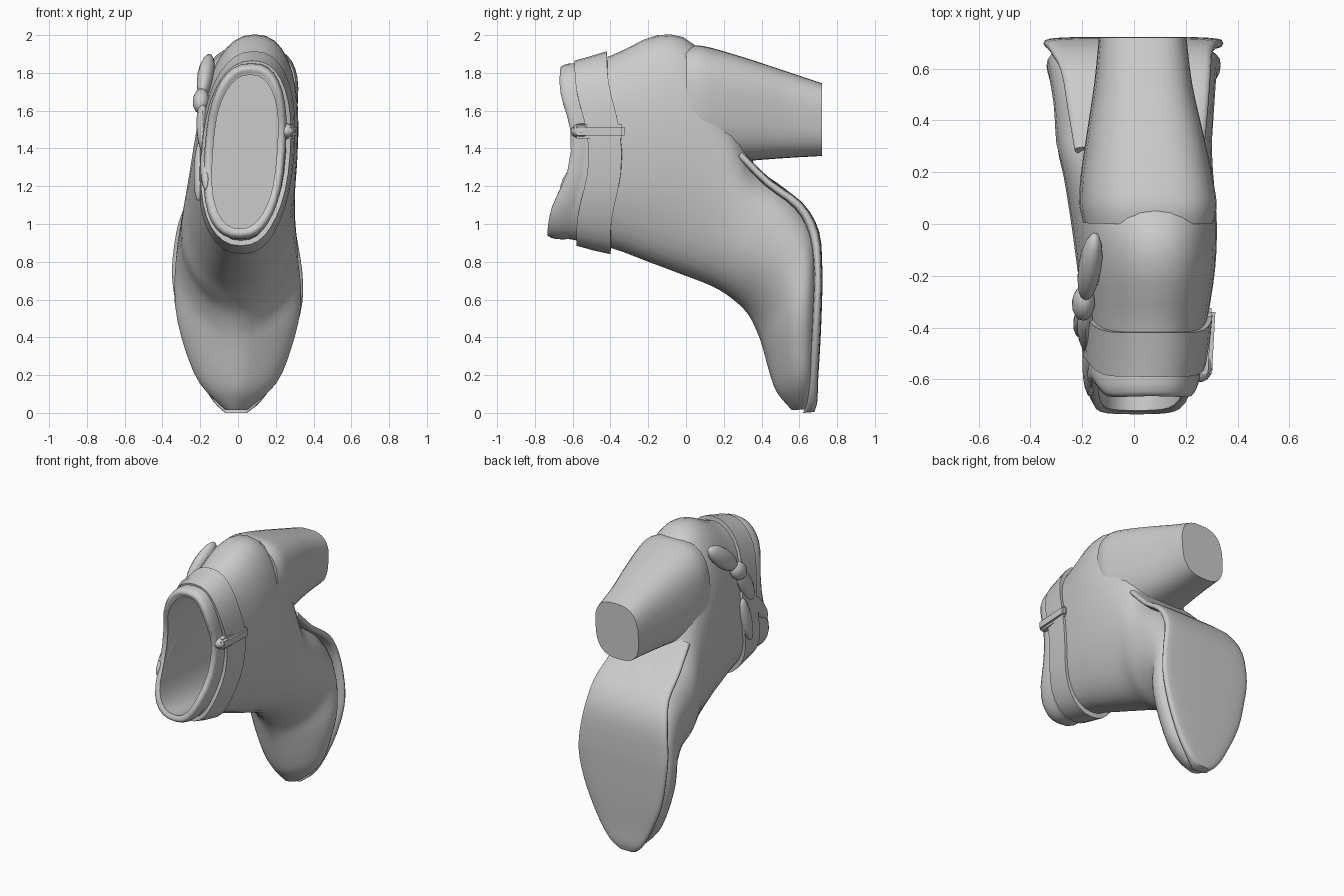
import bpy, bmesh, math
from mathutils import Vector

if "Cube" in bpy.data.objects:
    bpy.data.objects.remove(bpy.data.objects["Cube"])


def smooth_rows(rows, steps):
    """Catmull-Rom interpolation of ring parameters."""
    out = []
    for i in range(len(rows) - 1):
        p0, p1 = rows[max(i - 1, 0)], rows[i]
        p2, p3 = rows[i + 1], rows[min(i + 2, len(rows) - 1)]
        for s in range(steps):
            t = s / steps
            out.append([0.5 * (2 * b + (c - a) * t + (2 * a - 5 * b + 4 * c - d) * t * t
                               + (3 * b - a - 3 * c + d) * t ** 3)
                        for a, b, c, d in zip(p0, p1, p2, p3)])
    return out + [list(rows[-1])]


def ring(row, n, count):
    """Oval between points A and B of the side profile, leaning to +x with height.
    row: Ay, Az, By, Bz, x centre, half width, bias towards B, side notch"""
    ay, az, by, bz, xc, hw, k, notch = row
    pts = []
    for i in range(count):
        a = 2 * math.pi * i / count
        s, c = math.sin(a), math.cos(a)
        u = max(0, 0.5 - 0.5 * math.copysign(abs(c) ** (2 / n), c)) ** k
        z = az + (bz - az) * u
        x = xc + hw * math.copysign(abs(s) ** (2 / n), s) + 0.07 * max(0, z - 1)
        pts.append((x, ay + (by - ay) * u + notch * abs(s) ** 8, z))
    return pts


def loft(name, rows, n=2.3, count=36, steps=3, caps=(True, True), angle=40):
    bm = bmesh.new()
    rings = [[bm.verts.new(p) for p in ring(r, n, count)]
             for r in (smooth_rows(rows, steps) if steps > 1 else rows)]
    for r0, r1 in zip(rings, rings[1:]):
        for i in range(count):
            j = (i + 1) % count
            bm.faces.new((r0[i], r0[j], r1[j], r1[i]))
    if caps[0]:
        bm.faces.new(rings[0])
    if caps[1]:
        bm.faces.new(rings[-1])
    bmesh.ops.recalc_face_normals(bm, faces=bm.faces)
    return finish(name, bm, angle)


def finish(name, bm, angle=40):
    me = bpy.data.meshes.new(name)
    bm.to_mesh(me)
    bm.free()
    ob = bpy.data.objects.new(name, me)
    bpy.context.collection.objects.link(ob)
    bpy.ops.object.select_all(action='DESELECT')
    ob.select_set(True)
    bpy.context.view_layer.objects.active = ob
    bpy.ops.object.shade_smooth_by_angle(angle=math.radians(angle))
    return ob


def lump(name, p, q, width, thick):
    """Flattened ellipsoid stretched from p to q, thin along x."""
    p, q = Vector(p), Vector(q)
    d = q - p
    bm = bmesh.new()
    bmesh.ops.create_uvsphere(bm, u_segments=14, v_segments=8, radius=1)
    ez = d.normalized()
    ey = ez.cross(Vector((1, 0, 0))).normalized()
    ex = ey.cross(ez)
    for v in bm.verts:
        v.co = ((p + q) / 2 + ex * v.co.x * thick + ey * v.co.y * width
                + ez * v.co.z * d.length / 2)
    return finish(name, bm)


# Upper: shaft bending round the ankle into the forefoot and toe
upper = [
    (-.73, .94, -.66, 1.83, .01, .200, 1.0, .09),
    (-.42, .88, -.40, 1.89, .02, .230, 1.0, .03),
    (-.20, .80, -.15, 2.00, .02, .260, 1.0, 0),
    (-.04, .74, .05, 1.945, .015, .275, 1.0, 0),
    (.14, .67, .25, 1.62, .005, .285, .95, 0),
    (.25, .60, .36, 1.32, 0, .300, .85, 0),
    (.33, .52, .54, 1.175, 0, .310, .70, 0),
    (.38, .42, .69, .99, -.005, .325, .60, 0),
    (.41, .33, .71, .70, 0, .335, .55, 0),
    (.44, .22, .70, .42, 0, .285, .55, 0),
    (.48, .11, .69, .19, 0, .205, .6, 0),
    (.56, .015, .67, .02, -.01, .060, .8, 0),
]
loft("boot_upper", upper, caps=(False, True))

# Lining: hollow inside of the shaft, joined to the rim
lining = [
    (-.73, .94, -.66, 1.83, .01, .200, 1, .09),
    (-.72, .975, -.65, 1.79, .01, .175, 1, .09),
    (-.40, .93, -.38, 1.84, .02, .200, 1, .03),
    (-.14, .88, -.12, 1.88, .02, .215, 1, 0),
    (-.01, .86, -.01, 1.82, .02, .210, 1, 0),
]
loft("shaft_lining", lining, steps=1, caps=(False, True))

# Rolled rim of the opening
rim = [
    (-.725, .97, -.655, 1.80, .01, .17, 1, .09),
    (-.735, .94, -.665, 1.83, .01, .20, 1, .09),
    (-.69, .92, -.62, 1.85, .01, .215, 1, .09),
    (-.62, .92, -.56, 1.85, .015, .205, 1, .07),
]
loft("opening_rim", rim, n=2.5, steps=2, caps=(False, False), angle=80)

# Raised cuff band round the shaft
cuff = [
    (-.575, .93, -.585, 1.82, .015, .19, 1, .07),
    (-.58, .885, -.59, 1.865, .015, .235, 1, .07),
    (-.49, .86, -.50, 1.89, .02, .245, 1, .07),
    (-.40, .84, -.42, 1.915, .02, .252, 1, .07),
    (-.395, .90, -.415, 1.86, .02, .21, 1, .07),
]
loft("cuff_band", cuff, steps=1, caps=(False, False), angle=30)

# Heel block, its root buried in the shaft
heel = [
    (.01, 1.33, .00, 1.935, .01, .25, 1, 0),
    (.08, 1.31, .07, 1.945, .01, .262, 1, 0),
    (.18, 1.32, .18, 1.92, .005, .252, 1, 0),
    (.34, 1.335, .36, 1.865, 0, .222, 1, 0),
    (.54, 1.35, .54, 1.805, -.005, .187, 1, 0),
    (.72, 1.36, .72, 1.745, -.005, .167, 1, 0),
]
loft("heel", heel, n=2.8)

# Outsole: thin plate following the bottom from heel breast to toe
sole = [
    (.27, 1.35, .30, 1.385, -.005, .25, 1, 0),
    (.42, 1.20, .45, 1.235, 0, .27, 1, 0),
    (.575, 1.08, .615, 1.115, 0, .29, 1, 0),
    (.65, .94, .705, .96, -.01, .318, 1, 0),
    (.675, .75, .722, .75, -.005, .345, 1, 0),
    (.67, .58, .72, .58, .005, .335, 1, 0),
    (.66, .38, .712, .38, 0, .288, 1, 0),
    (.65, .18, .70, .18, 0, .20, 1, 0),
    (.64, .06, .695, .06, -.005, .125, 1, 0),
    (.62, .0, .68, .005, -.01, .06, 1, 0),
]
loft("outsole", sole, n=4, count=24, angle=60)

# Right side strap with its knot
lump("strap_knot", (.25, -.61, 1.49), (.27, -.50, 1.495), .04, .045)
bm = bmesh.new()
bmesh.ops.create_cube(bm, size=1)
for v in bm.verts:
    v.co = (.275 + v.co.x * .05 + (v.co.y + .5) * .015,
            -.46 + v.co.y * .27, 1.49 + v.co.z * .075)
bmesh.ops.bevel(bm, geom=bm.edges[:], offset=.015, segments=2, affect='EDGES')
finish("side_strap", bm)

# Left side bow: two loops, knot and hanging tails
lump("bow_loop_upper", (-.15, -.04, 1.89), (-.19, -.29, 1.68), .065, .045)
lump("bow_knot", (-.19, -.25, 1.70), (-.20, -.36, 1.60), .06, .045)
lump("bow_loop_lower", (-.19, -.32, 1.64), (-.18, -.48, 1.38), .06, .035)
lump("bow_tail_front", (-.17, -.42, 1.44), (-.17, -.66, 1.18), .05, .03)
lump("bow_tail_back", (-.20, -.34, 1.44), (-.21, -.42, 1.12), .045, .03)
